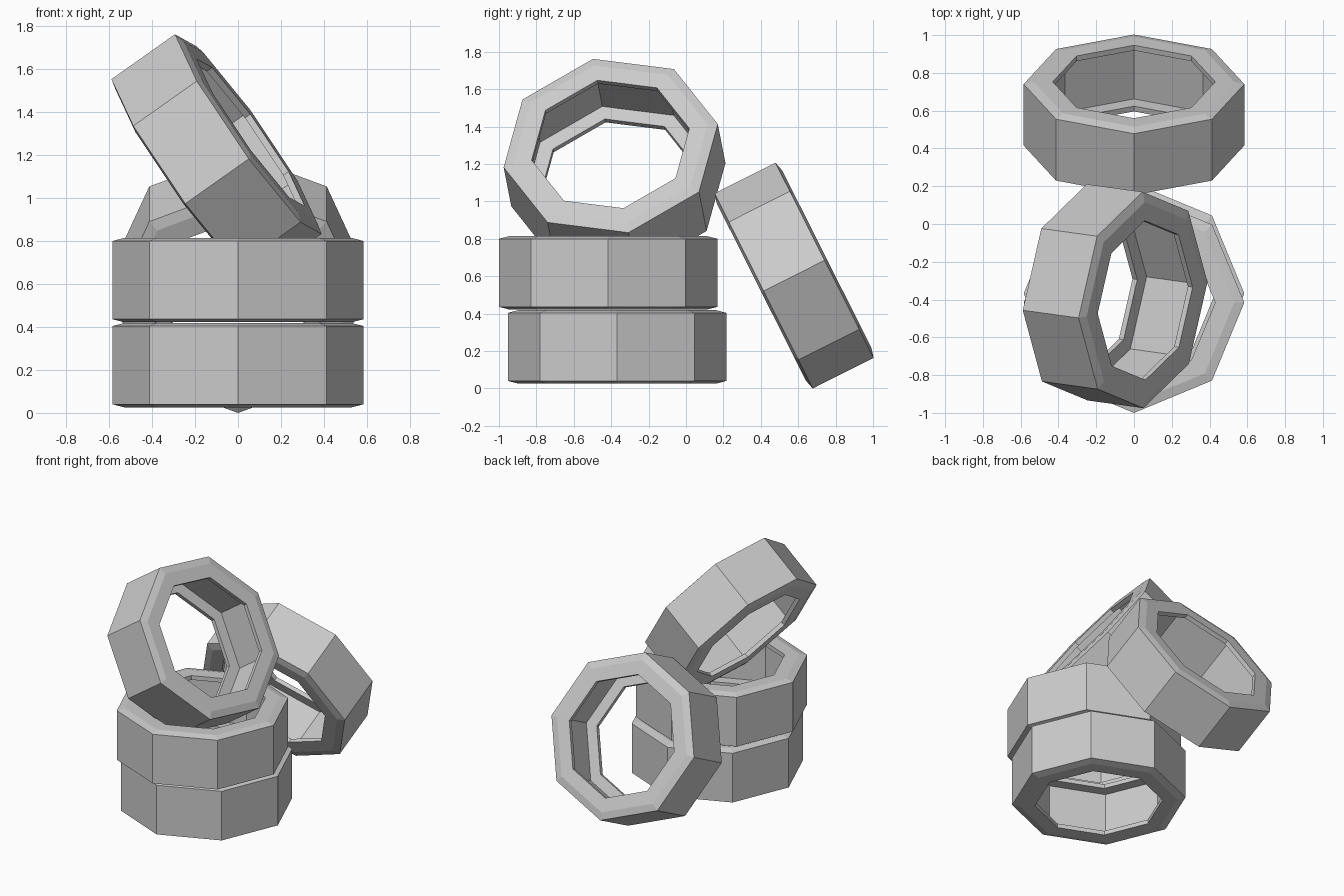
import bpy, bmesh, math
from mathutils import Matrix, Vector

if "Cube" in bpy.data.objects:
    bpy.data.objects.remove(bpy.data.objects["Cube"])

SIDES = 8
# half cross-section (radius, height): outer wall, bevel, sidewall, lip, hollow inside
HALF = [(0.584, 0.182), (0.53, 0.196), (0.43, 0.196), (0.43, 0.165), (0.515, 0.165)]
PROFILE = HALF + [(r, -z) for r, z in reversed(HALF)]


def tire(name, matrix):
    """Hollow eight-sided tire made by sweeping the closed profile around its axis."""
    bm = bmesh.new()
    rings = []
    for i in range(SIDES):
        a = 2 * math.pi * i / SIDES
        rings.append([bm.verts.new((r * math.cos(a), r * math.sin(a), z)) for r, z in PROFILE])
    n = len(PROFILE)
    for i in range(SIDES):
        r0, r1 = rings[i], rings[(i + 1) % SIDES]
        for j in range(n):
            k = (j + 1) % n
            bm.faces.new((r0[j], r1[j], r1[k], r0[k]))
    bmesh.ops.recalc_face_normals(bm, faces=bm.faces)
    mesh = bpy.data.meshes.new(name)
    bm.to_mesh(mesh)
    bm.free()
    ob = bpy.data.objects.new(name, mesh)
    ob.matrix_world = matrix
    bpy.context.collection.objects.link(ob)


# two flat stacked tires
tire("bottom_tire", Matrix.Translation((0, -0.368, 0.222)))
tire("middle_tire", Matrix.Translation((0, -0.416, 0.618)))

# tire leaning against the back of the stack
tire("leaning_tire", Matrix.Translation((0, 0.578, 0.603)) @ Matrix.Rotation(math.radians(-63.3), 4, 'X'))

# tilted tire resting in the hole of the stack
axis = Vector((0.811, -0.112, 0.573)).normalized()
u = Vector((-0.34, -0.095, 0.465))
u = (u - axis * u.dot(axis)).normalized()
v = axis.cross(u)
rot = Matrix((u, v, axis)).transposed().to_4x4()
tire("top_tire", Matrix.Translation((-0.10, -0.382, 1.193)) @ rot)
